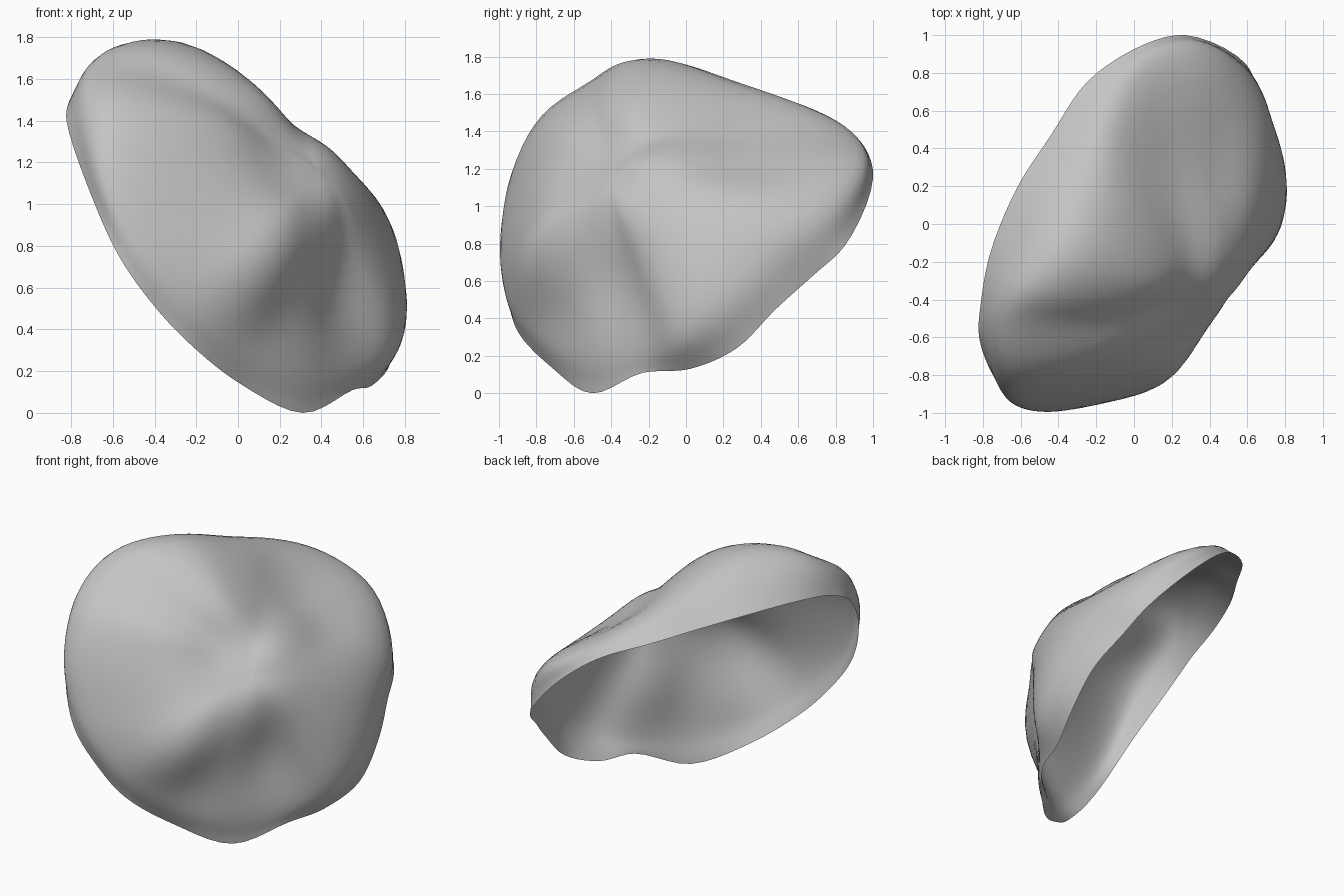
import bpy
import bmesh
import math
from mathutils import Vector

if "Cube" in bpy.data.objects:
    bpy.data.objects.remove(bpy.data.objects["Cube"], do_unlink=True)

# Open edge of the shell, and the shoulder where the side wall turns into the dome
RIM = [(-.81, -.41, 1.49), (-.76, -.15, 1.54), (-.62, .19, 1.54), (-.44, .47, 1.5),
       (-.25, .75, 1.45), (.01, .93, 1.35), (.27, 1, 1.15), (.59, .85, .79),
       (.66, .68, .63), (.73, .48, .45), (.73, .27, .24), (.64, .02, .13),
       (.55, -.23, .11), (.31, -.5, 0), (.01, -.72, .14), (-.23, -.9, .33),
       (-.4, -.95, .51), (-.57, -.97, .75), (-.71, -.86, 1.06), (-.82, -.6, 1.39)]
SHOULDER = [(-.7, -.5, 1.68), (-.57, -.34, 1.79), (-.34, -.1, 1.81), (-.2, .2, 1.7),
            (-.1, .58, 1.57), (.06, .87, 1.42), (.38, .96, 1.23), (.67, .72, .96),
            (.76, .45, .8), (.8, .32, .63), (.82, .13, .46), (.76, -.06, .3),
            (.59, -.22, .24), (.36, -.51, .2), (.1, -.75, .3), (-.14, -.93, .46),
            (-.33, -.99, .64), (-.5, -1, .85), (-.66, -.95, 1.17), (-.69, -.78, 1.5)]
# How far the dome bulges halfway to the apex, for each shoulder point
LIFT = [.12, .12, .12, .12, .1, .1, .08, .1, .1, .1,
        .08, .05, .03, .05, .12, .16, .14, .13, .12, .12]
APEX = Vector((.39, -.39, 1.16))
OUT = Vector((.566, -.566, .6))
AROUND, ALONG = 5, 6

# Soft dents (negative) and swellings: centre, height, radius
RELIEF = [((.15, -.68, .46), -.06, .15),
          ((.47, -.36, .52), -.05, .15),
          ((.13, -.8, .7), .08, .2),
          ((.4, -.5, .87), .02, .2),
          ((0, .38, 1.5), -.05, .13),
          ((.2, .38, 1.34), -.07, .14),
          ((.42, .36, 1.18), -.08, .14),
          ((.72, .15, .8), .02, .2)]


def spline(p0, p1, p2, p3, u):
    """Centripetal interpolation between p1 and p2."""
    k = [0]
    for a, b in ((p0, p1), (p1, p2), (p2, p3)):
        k.append(k[-1] + max(math.sqrt((b - a).length), .01))
    t = k[1] + (k[2] - k[1]) * u

    def mix(a, b, lo, hi):
        return a.lerp(b, (t - lo) / (hi - lo))

    a1 = mix(p0, p1, k[0], k[1])
    a2 = mix(p1, p2, k[1], k[2])
    a3 = mix(p2, p3, k[2], k[3])
    return mix(mix(a1, a2, k[0], k[2]), mix(a2, a3, k[1], k[3]), k[1], k[2])


def refine_ring(points):
    n = len(points)
    return [spline(*[points[(i + j) % n] for j in (-1, 0, 1, 2)], s / AROUND)
            for i in range(n) for s in range(AROUND)]


def core_point(p):
    """Close to the apex, on one shared plane so the crown is smooth."""
    reach = (p - APEX) * .4
    return APEX + reach - OUT * (reach.dot(OUT) / OUT.length_squared + .02)


rim = refine_ring([Vector(p) for p in RIM])
shoulder_cage = [Vector(p) for p in SHOULDER]
shoulder = refine_ring(shoulder_cage)
inner = refine_ring([p.lerp(APEX, .5) + OUT * h for p, h in zip(shoulder_cage, LIFT)])
core = [core_point(p) for p in inner]
columns = len(rim)

# Run a line from the rim over the shoulder to the apex in every column
bm = bmesh.new()
tip = bm.verts.new(APEX)
grid = []
for i in range(columns):
    across = core[(i + columns // 2) % columns]
    path = [rim[i] * 2 - shoulder[i], rim[i], shoulder[i], inner[i], core[i], APEX, across]
    grid.append([bm.verts.new(spline(*path[s:s + 4], u / ALONG))
                 for s in range(4) for u in range(ALONG)])

for i, line in enumerate(grid):
    after = grid[(i + 1) % columns]
    for j in range(len(line) - 1):
        bm.faces.new((line[j], after[j], after[j + 1], line[j + 1]))
    bm.faces.new((line[-1], after[-1], tip))

bmesh.ops.recalc_face_normals(bm, faces=bm.faces)
bm.normal_update()
if tip.normal.dot(OUT) < 0:
    bmesh.ops.reverse_faces(bm, faces=bm.faces)
    bm.normal_update()

# Relief, then smooth everything but the rim
for v in bm.verts:
    if not v.is_boundary:
        push = sum(h * math.exp(-((v.co - Vector(c)).length / r) ** 2) for c, h, r in RELIEF)
        v.co += v.normal * push
body = [v for v in bm.verts if not v.is_boundary]
for _ in range(8):
    bmesh.ops.smooth_vert(bm, verts=body, factor=.5,
                          use_axis_x=True, use_axis_y=True, use_axis_z=True)

for f in bm.faces:
    f.smooth = True

mesh = bpy.data.meshes.new("rock_shell")
bm.to_mesh(mesh)
bm.free()
shell = bpy.data.objects.new("rock_shell", mesh)
bpy.context.collection.objects.link(shell)

# Plain stone grey
grey = bpy.data.materials.new("stone_grey")
grey.use_nodes = True
colour = (.55, .55, .55, 1)
grey.diffuse_color = colour
grey.node_tree.nodes["Principled BSDF"].inputs["Base Color"].default_value = colour
mesh.materials.append(grey)
